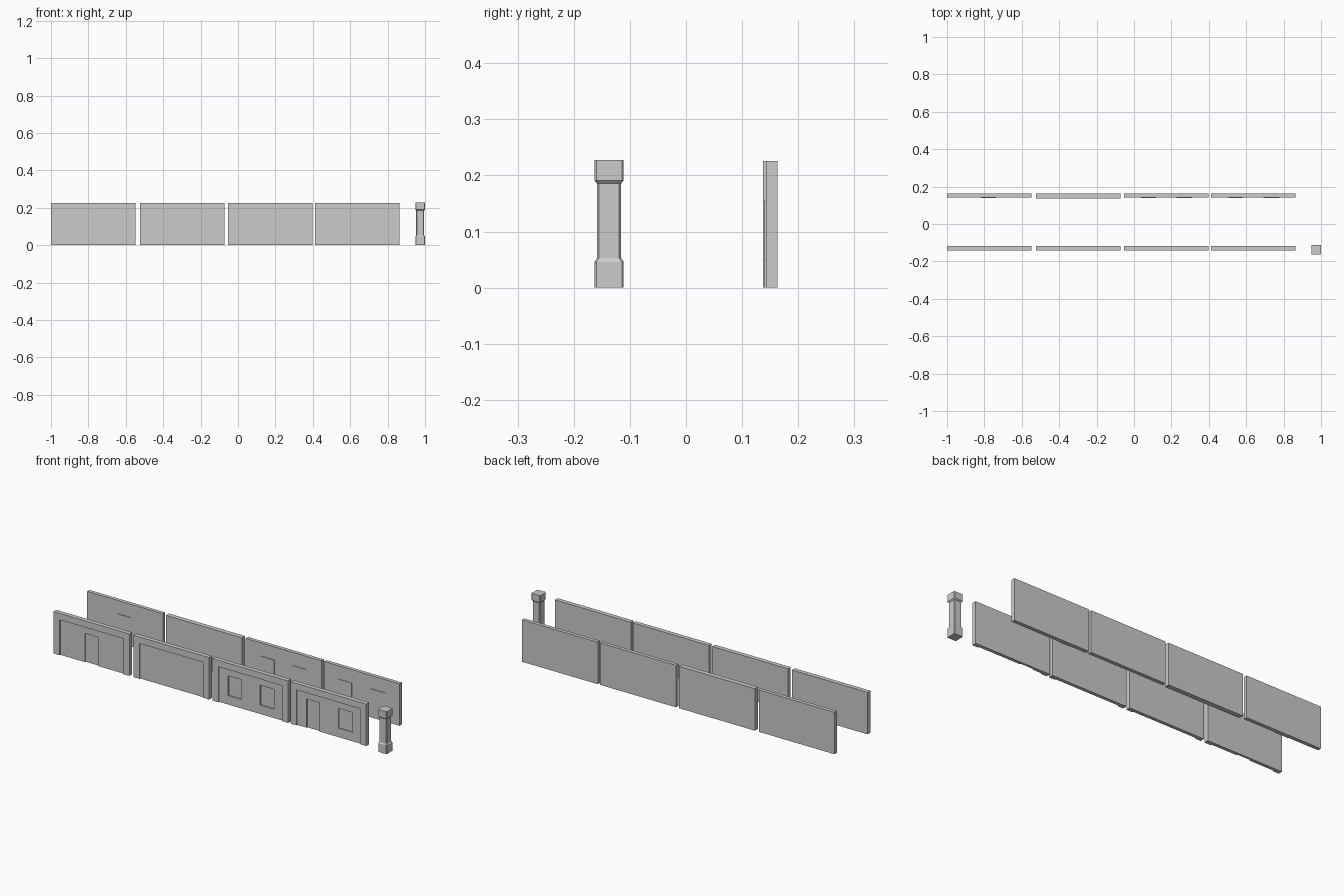
import bpy, bmesh

if "Cube" in bpy.data.objects:
    bpy.data.objects.remove(bpy.data.objects["Cube"])

H = 0.226          # wall height
W = 0.452          # wall module width


def box(name, x0, x1, y0, y1, z0, z1):
    bm = bmesh.new()
    bmesh.ops.create_cube(bm, size=1)
    for v in bm.verts:
        v.co = (x1 if v.co.x > 0 else x0,
                y1 if v.co.y > 0 else y0,
                z1 if v.co.z > 0 else z0)
    me = bpy.data.meshes.new(name)
    bm.to_mesh(me)
    bm.free()
    ob = bpy.data.objects.new(name, me)
    bpy.context.collection.objects.link(ob)
    return ob


def cut(ob, *dims):
    cutter = box("cutter", *dims)
    mod = ob.modifiers.new("cut", 'BOOLEAN')
    mod.operation = 'DIFFERENCE'
    mod.solver = 'EXACT'
    mod.object = cutter
    bpy.context.view_layer.objects.active = ob
    bpy.ops.object.modifier_apply(modifier=mod.name)
    bpy.data.objects.remove(cutter, do_unlink=True)


# Wall modules: name, left edge, openings (x0, x1, z0)
modules = [
    ("door_wall", -1.0, [(-0.817, -0.737, 0)]),
    ("plain_wall", -0.525, []),
    ("window_wall", -0.054, [(0.037, 0.117, 0.048), (0.227, 0.309, 0.048)]),
    ("door_window_wall", 0.412, [(0.504, 0.58, 0), (0.693, 0.777, 0.048)]),
]
OPEN_TOP = 0.155

for name, x, openings in modules:
    # Front row: framed wall with pilasters, lintel and recessed openings
    front = box("framed_" + name, x, x + W, -0.142, -0.118, 0, H)
    cut(front, x + 0.036, x + W - 0.036, -0.16, -0.136, -0.05, H - 0.035)
    for a, b, z in openings:
        cut(front, a, b, -0.16, -0.130, z if z else -0.05, OPEN_TOP)

    # Back row: flat wall with raised door and window panels
    face = 0.143 if openings else 0.137
    box("flat_" + name, x, x + W, face, 0.163, 0, H)
    for i, (a, b, z) in enumerate(openings):
        kind = "window" if z else "door"
        box(f"{name}_{kind}_panel_{i}", a, b, face - 0.003, face + 0.004, z, OPEN_TOP)

# Pillar: chamfered square rings stacked up (z, half width)
rings = [(0, 0.026), (0.046, 0.026), (0.053, 0.0215),
         (0.186, 0.0215), (0.191, 0.026), (0.228, 0.026)]
bm = bmesh.new()
loops = []
for z, r in rings:
    c = r - 0.0035
    pts = [(r, -c), (r, c), (c, r), (-c, r), (-r, c), (-r, -c), (-c, -r), (c, -r)]
    loops.append([bm.verts.new((0.974 + px, -0.137 + py, z)) for px, py in pts])
for lo, hi in zip(loops, loops[1:]):
    for i in range(8):
        j = (i + 1) % 8
        bm.faces.new((lo[i], lo[j], hi[j], hi[i]))
bm.faces.new(loops[0][::-1])
bm.faces.new(loops[-1])
me = bpy.data.meshes.new("pillar")
bm.to_mesh(me)
bm.free()
bpy.context.collection.objects.link(bpy.data.objects.new("pillar", me))
